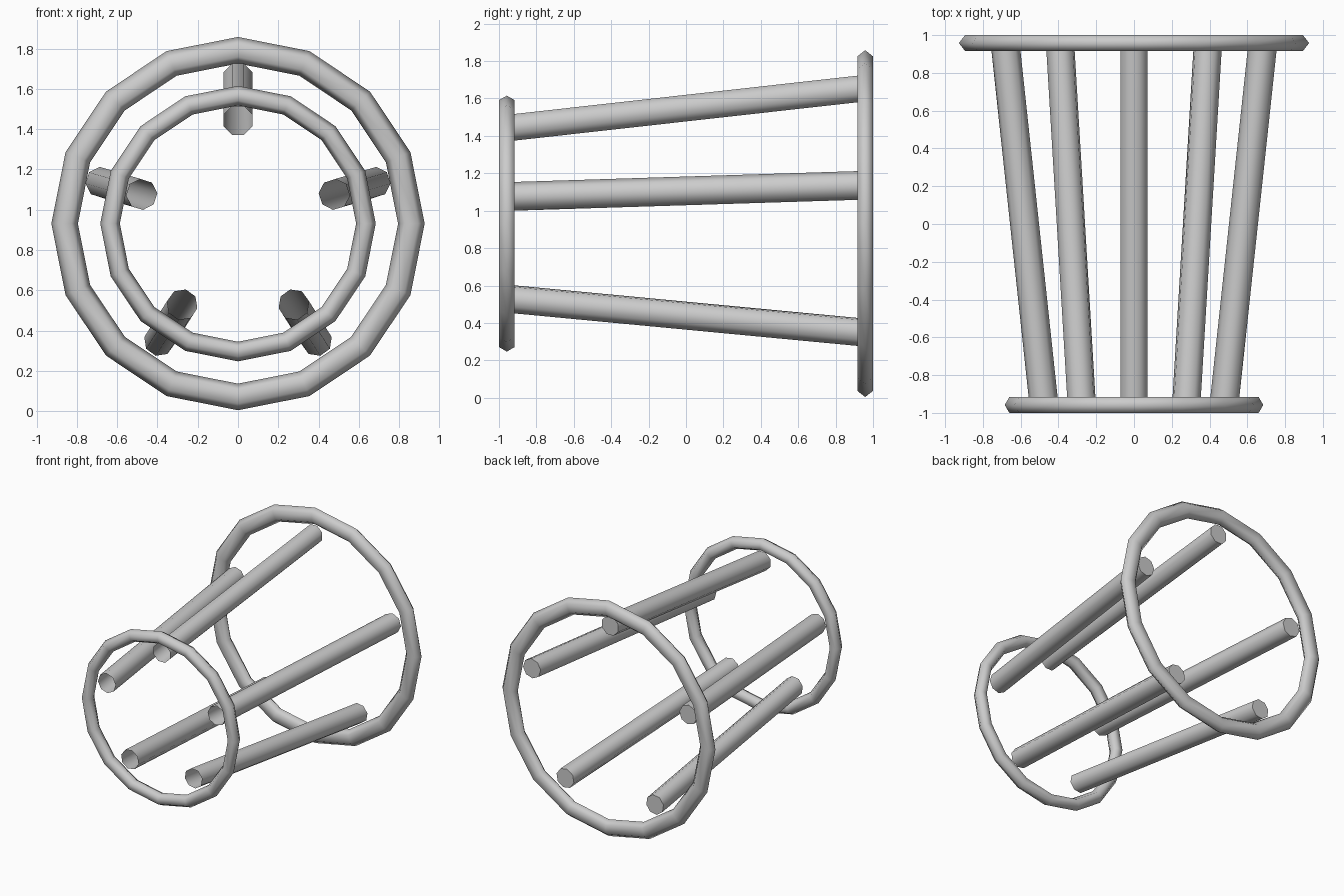
import bpy, bmesh, math
from mathutils import Vector

if "Cube" in bpy.data.objects:
    bpy.data.objects.remove(bpy.data.objects["Cube"])

CENTRE_Z = 0.931
RING_Y = 0.958


def ring(name, y, scale):
    # 16-sided hoop with a hexagonal section, widened in its own plane
    bpy.ops.mesh.primitive_torus_add(
        major_segments=16, minor_segments=6, major_radius=0.6355, minor_radius=0.0487,
        location=(0, y, CENTRE_Z), rotation=(math.pi / 2, 0, 0))
    ob = bpy.context.object
    ob.name = name
    ob.scale = (scale, scale, 1)
    bpy.ops.object.transform_apply(location=False, rotation=True, scale=True)
    bpy.ops.object.shade_smooth()


def bar(name, front, back, roll, sides=8, radius=0.077):
    # Straight tube, open at the front and capped at the back
    f, b = Vector((front[0], -0.918, front[1])), Vector((back[0], 0.918, back[1]))
    d = (b - f) / (b.y - f.y)
    f, b = f - d * 0.032, b + d * 0.027
    bm = bmesh.new()
    loops = []
    for c in (f, b):
        loop = []
        for i in range(sides):
            a = roll + math.tau * (i + 0.5) / sides
            loop.append(bm.verts.new(c + Vector((math.cos(a), 0, math.sin(a))) * radius))
        loops.append(loop)
    for i in range(sides):
        j = (i + 1) % sides
        bm.faces.new((loops[0][i], loops[0][j], loops[1][j], loops[1][i]))
    bm.faces.new(loops[1])
    bmesh.ops.recalc_face_normals(bm, faces=bm.faces)
    # An open tube: make sure the back cap points outward
    bm.faces.ensure_lookup_table()
    bm.normal_update()
    if bm.faces[-1].normal.y < 0:
        bmesh.ops.reverse_faces(bm, faces=bm.faces)
    me = bpy.data.meshes.new(name)
    bm.to_mesh(me)
    bm.free()
    ob = bpy.data.objects.new(name, me)
    bpy.context.collection.objects.link(ob)
    bpy.ops.object.select_all(action='DESELECT')
    ob.select_set(True)
    bpy.context.view_layer.objects.active = ob
    bpy.ops.object.shade_smooth_by_angle(angle=math.radians(50))


# Hoops: small at the front, large at the back
ring("front_hoop", -RING_Y, 1.0)
ring("back_hoop", RING_Y, 1.355)

# Five flaring bars just inside the hoops
bar("top_bar", (0, 1.446), (0, 1.651), math.radians(90))
for side, s in (("right", 1), ("left", -1)):
    bar(side + "_upper_bar", (s * 0.481, 1.077), (s * 0.678, 1.135), s * math.radians(18))
    bar(side + "_lower_bar", (s * 0.279, 0.526), (s * 0.389, 0.352), s * math.radians(-54))
